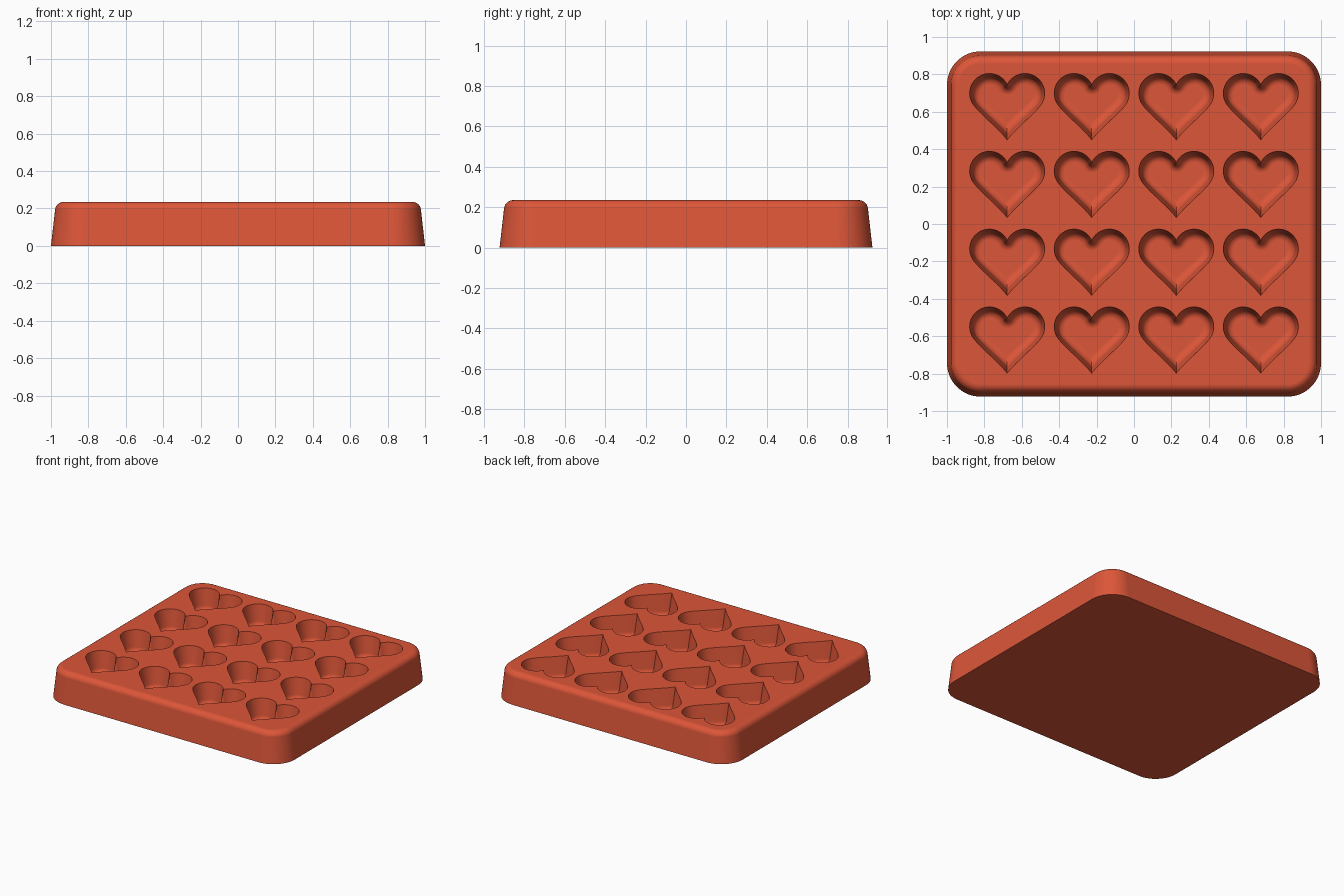
import bpy, bmesh, math
from math import sin, cos, pi, radians
from mathutils import Vector

if "Cube" in bpy.data.objects:
    bpy.data.objects.remove(bpy.data.objects["Cube"], do_unlink=True)

TOP = 0.235
HALF_X, HALF_Y, CORNER = 1.0, 0.923, 0.18
PITCH_X, PITCH_Y = 0.452, 0.416
DEPTH = 0.16

red = bpy.data.materials.new("warm red silicone")
red.use_nodes = True
colour = (0.72, 0.093, 0.04, 1)
red.diffuse_color = colour
red.node_tree.nodes["Principled BSDF"].inputs["Base Color"].default_value = colour


def arc(cx, cy, r, a, b, n):
    """Points on a circle from angle a to angle b."""
    return [Vector((cx + r * cos(a + (b - a) * i / n),
                    cy + r * sin(a + (b - a) * i / n))) for i in range(n + 1)]


def loft(bm, rings):
    """Skin a stack of (points, z) rings into a closed solid."""
    loops = [[bm.verts.new((p.x, p.y, z)) for p in pts] for pts, z in rings]
    for low, high in zip(loops, loops[1:]):
        n = len(low)
        for i in range(n):
            j = (i + 1) % n
            bm.faces.new((low[i], low[j], high[j], high[i]))
    bm.faces.new(loops[0])
    bm.faces.new(loops[-1])


def finish(bm, name):
    bmesh.ops.recalc_face_normals(bm, faces=bm.faces)
    mesh = bpy.data.meshes.new(name)
    bm.to_mesh(mesh)
    bm.free()
    mesh.materials.append(red)
    obj = bpy.data.objects.new(name, mesh)
    bpy.context.collection.objects.link(obj)
    return obj


def rounded_rectangle(inset):
    x, y, r = HALF_X - CORNER, HALF_Y - CORNER, CORNER - inset
    pts = []
    for k, (sx, sy) in enumerate(((1, 1), (-1, 1), (-1, -1), (1, -1))):
        pts += arc(sx * x, sy * y, r, k * pi / 2, (k + 1) * pi / 2, 16)
    return pts


def heart(d):
    """Heart outline moved inwards by d, with the lobe centres at y = 0."""
    cx, r, tip = 0.095, 0.1075, -0.2525
    notch = math.sqrt(r * r - cx * cx)
    to_lobe = math.atan2(-notch, cx)
    # Rounded notch, then the lobe
    half = arc(0, notch, d, -pi / 2, to_lobe, 5)
    half += arc(cx, 0, r - d, pi + to_lobe, radians(-35), 32)[0 if d > r else 1:]
    # Gently S-shaped side down to the tip
    a = half[-1]
    b = a + Vector((sin(radians(-35)), -cos(radians(-35)))) * 0.06 * (r - d) / r
    end = Vector((0, tip + d * 1.65))
    c = end + Vector((0.045, 0.06)) * (r - d) / r
    for i in range(1, 15):
        t = i / 14
        half.append(a * (1 - t) ** 3 + b * 3 * t * (1 - t) ** 2
                    + c * 3 * t * t * (1 - t) + end * t ** 3)
    half[0].x = half[-1].x = 0
    return half + [Vector((-p.x, p.y)) for p in half[-2:0:-1]]


# Tray body: drafted sides and a rounded top edge
bm = bmesh.new()
fillet, draft = 0.045, 0.022
rings = [(rounded_rectangle(0), 0)]
for i in range(9):
    a = radians(7) + (pi / 2 - radians(7)) * i / 8
    rings.append((rounded_rectangle(draft + fillet * (1 - cos(a))),
                  TOP - fillet + fillet * sin(a)))
loft(bm, rings)
tray = finish(bm, "heart_mould_tray")

# Heart pockets: drafted walls with a rounded floor edge
bm = bmesh.new()
bowl = 0.04
profile = [(0.002, TOP + 0.03), (0.002, TOP)]
for i in range(8):
    a = pi / 2 * i / 7
    profile.append((0.02 + bowl * (1 - cos(a)), TOP - DEPTH + bowl * (1 - sin(a))))
for col in range(4):
    for row in range(4):
        centre = Vector(((col - 1.5) * PITCH_X, (row - 1.5) * PITCH_Y + 0.075))
        loft(bm, [([p + centre for p in heart(d)], z) for d, z in profile])
cutter = finish(bm, "heart_pocket_cutter")
cutter.hide_render = True

# Cut the pockets and shade
cut = tray.modifiers.new("pockets", "BOOLEAN")
cut.operation = "DIFFERENCE"
cut.solver = "EXACT"
cut.object = cutter
bpy.ops.object.select_all(action="DESELECT")
tray.select_set(True)
bpy.context.view_layer.objects.active = tray
bpy.ops.object.modifier_apply(modifier=cut.name)
bpy.data.objects.remove(cutter, do_unlink=True)
bpy.ops.object.shade_smooth_by_angle(angle=radians(35))
weighted = tray.modifiers.new("even shading", "WEIGHTED_NORMAL")
weighted.keep_sharp = True
